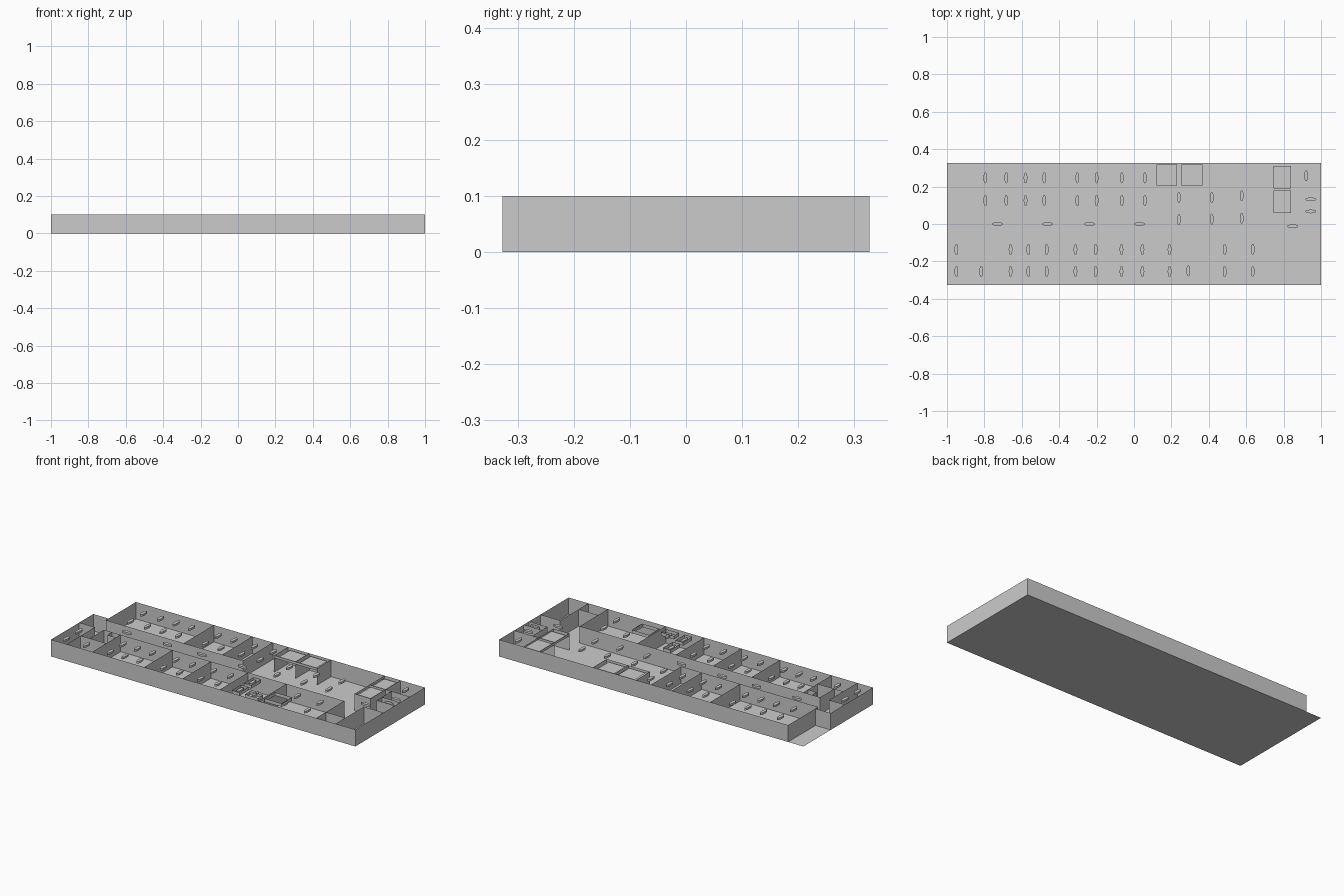
import bpy, bmesh, math

H = 0.1            # wall height
Y0, Y1 = -0.327, 0.327


def finish(bm, name):
    me = bpy.data.meshes.new(name)
    bm.to_mesh(me)
    bm.free()
    ob = bpy.data.objects.new(name, me)
    bpy.context.collection.objects.link(ob)
    return ob


def wall(bm, x0, y0, x1, y1, z0=0.0, z1=H):
    pts = [(x0, y0, z0), (x1, y1, z0), (x1, y1, z1), (x0, y0, z1)]
    bm.faces.new([bm.verts.new(p) for p in pts])


def slab(bm, x0, y0, x1, y1, z):
    pts = [(x0, y0, z), (x1, y0, z), (x1, y1, z), (x0, y1, z)]
    bm.faces.new([bm.verts.new(p) for p in pts])


def walls(name, runs, z0=0.0, z1=H):
    bm = bmesh.new()
    for r in runs:
        wall(bm, *r, z0, z1)
    return finish(bm, name)


# Floor
bm = bmesh.new()
slab(bm, -1, Y0, 1, Y1, 0)
finish(bm, "floor")

# Outer walls, with the open notch at the back left
walls("outer_walls", [
    (-1, Y0, 1, Y0), (1, Y0, 1, Y1), (1, Y1, -0.9, Y1),
    (-0.9, Y1, -0.9, 0.045), (-0.9, 0.07, -1, 0.07), (-1, 0.07, -1, Y0)])

# Corridor walls
walls("corridor_walls", [
    (-0.9, 0.045, 0.0, 0.045),
    (-1, -0.062, -0.897, -0.062),
    (-0.838, -0.062, 0.742, -0.062),
    (0.87, -0.062, 1, -0.062)])

# Room dividers, back and front
walls("back_dividers", [(x, 0.045, x, Y1) for x in (-0.388, -0.135, 0.0)])
walls("front_dividers", [(x, Y0, x, -0.062) for x in
      (-0.897, -0.728, -0.388, -0.135, 0.11, 0.362, 0.742, 0.87)])

# Small side rooms
walls("closet_walls", [
    (-0.838, -0.062, -0.838, -0.195), (-0.897, -0.195, -0.728, -0.195),
    (-0.785, -0.062, -0.785, -0.105), (-0.785, -0.105, -0.728, -0.105),
    (0.742, -0.235, 0.87, -0.235)])
walls("washroom_walls", [
    (0.84, 0.045, 0.84, Y1), (0.84, 0.185, 1, 0.185),
    (0.88, 0.045, 0.88, 0.185), (0.88, 0.095, 1, 0.095),
    (0.88, 0.045, 1, 0.045)])

# Lift shafts: side walls, front lintels and raised roof panels
walls("lift_walls", [(x, 0.195, x, Y1) for x in (0.1, 0.24, 0.383)] +
      [(0.735, y, 0.84, y) for y in (0.045, 0.185)])
walls("lift_lintels", [(0.1, 0.197, 0.383, 0.197),
                       (0.735, 0.045, 0.735, Y1)], 0.085, H)
bm = bmesh.new()
for r in [(0.12, 0.205, 0.23, 0.317), (0.255, 0.205, 0.365, 0.317),
          (0.745, 0.06, 0.84, 0.18), (0.745, 0.19, 0.84, 0.31)]:
    slab(bm, *r, 0.09)
finish(bm, "lift_roofs")

# Hanging ceiling frames in the front rooms
bm = bmesh.new()
for x0, y0, x1, y1 in [(0.168, -0.185, 0.217, -0.094), (0.168, -0.298, 0.217, -0.212),
                       (0.255, -0.298, 0.34, -0.25), (0.372, -0.282, 0.485, -0.185)]:
    for r in [(x0, y0, x1, y0), (x1, y0, x1, y1), (x1, y1, x0, y1), (x0, y1, x0, y0)]:
        wall(bm, *r, 0.08, H)
finish(bm, "ceiling_frames")


# Oval ceiling lights
def light(bm, x, y, along_x=False):
    a, b = (0.03, 0.01) if along_x else (0.01, 0.03)
    ring = [(x + a * math.cos(t * math.pi / 6), y + b * math.sin(t * math.pi / 6))
            for t in range(12)]
    lo = [bm.verts.new((p, q, 0.083)) for p, q in ring]
    hi = [bm.verts.new((p, q, 0.095)) for p, q in ring]
    bm.faces.new(hi)
    bm.faces.new(lo[::-1])
    for i in range(12):
        j = (i + 1) % 12
        bm.faces.new((lo[i], lo[j], hi[j], hi[i]))


bm = bmesh.new()
for x in (-0.795, -0.683, -0.58, -0.48, -0.303, -0.2, -0.065, 0.058):
    for y in (0.247, 0.126):
        light(bm, x, y)
for x in (-0.95, -0.66, -0.565, -0.467, -0.313, -0.205, -0.067, 0.045, 0.19, 0.485, 0.635):
    for y in (-0.136, -0.254):
        light(bm, x, y)
for x, y in [(-0.817, -0.254), (0.29, -0.25), (0.24, 0.142), (0.24, 0.024),
             (0.416, 0.142), (0.416, 0.026), (0.576, 0.152), (0.576, 0.03), (0.92, 0.258)]:
    light(bm, x, y)
for x, y in [(-0.73, 0), (-0.463, 0), (-0.238, 0), (0.03, 0),
             (0.848, -0.012), (0.945, 0.132), (0.945, 0.067)]:
    light(bm, x, y, True)
finish(bm, "ceiling_lights")
